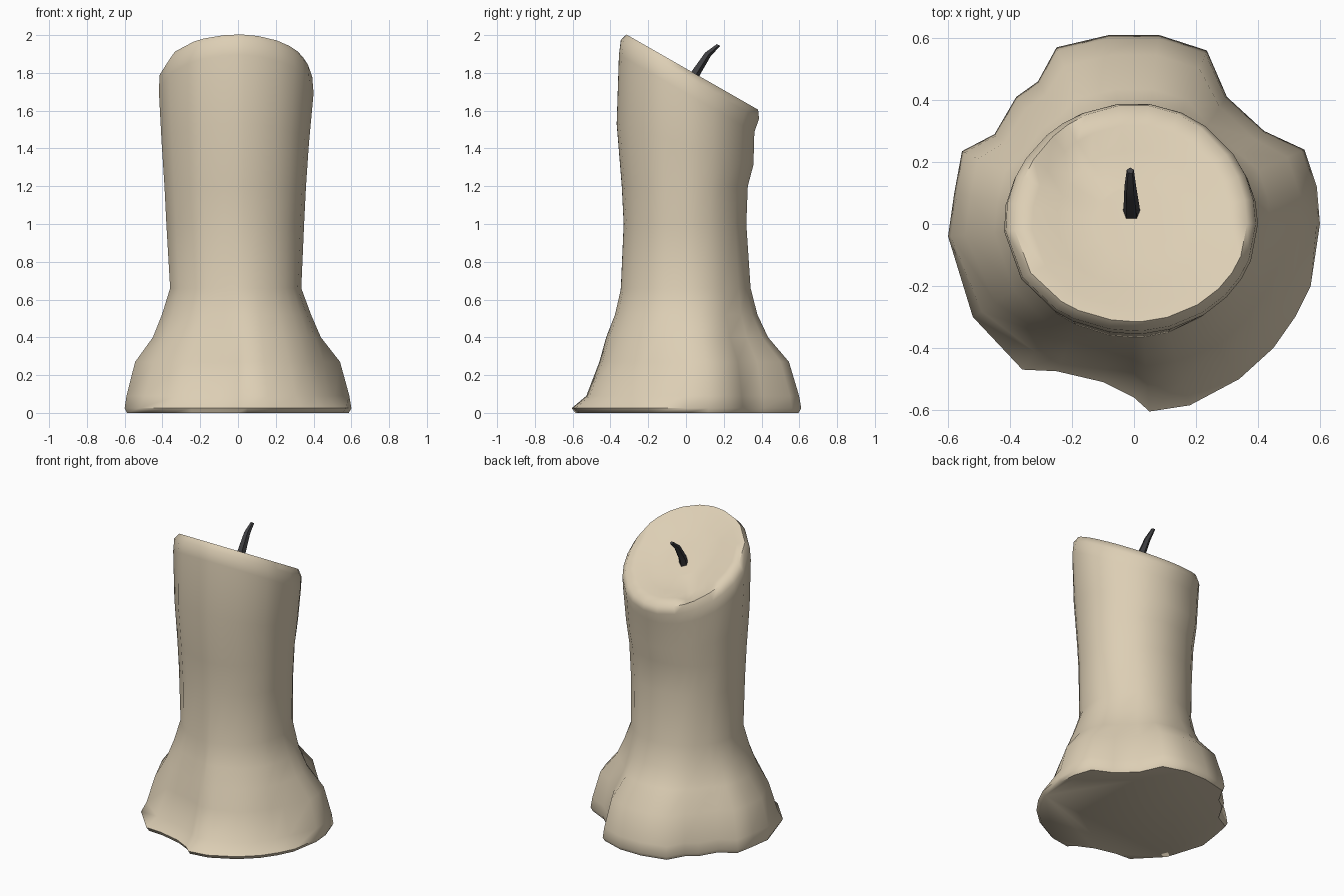
import bpy, bmesh, math
from mathutils import Vector

if "Cube" in bpy.data.objects:
    bpy.data.objects.remove(bpy.data.objects["Cube"])


def material(name, col):
    m = bpy.data.materials.new(name)
    m.diffuse_color = (*col, 1)
    m.use_nodes = True
    m.node_tree.nodes["Principled BSDF"].inputs["Base Color"].default_value = m.diffuse_color
    return m


def make(name, bm, mat, angle):
    bmesh.ops.recalc_face_normals(bm, faces=bm.faces)
    me = bpy.data.meshes.new(name)
    bm.to_mesh(me)
    bm.free()
    ob = bpy.data.objects.new(name, me)
    bpy.context.collection.objects.link(ob)
    me.materials.append(mat)
    bpy.ops.object.select_all(action='DESELECT')
    ob.select_set(True)
    bpy.context.view_layer.objects.active = ob
    bpy.ops.object.shade_smooth_by_angle(angle=math.radians(angle))
    return ob


def bridge(bm, a, b):
    for i in range(len(a)):
        j = (i + 1) % len(a)
        bm.faces.new((a[i], a[j], b[j], b[i]))


# outline of the melted foot, seen from above
FOOT = [(.60, 0), (.59, .12), (.55, .24), (.42, .30), (.30, .41), (.235, .56), (.08, .61),
        (-.08, .61), (-.25, .57), (-.31, .46), (-.38, .41), (-.45, .29), (-.555, .235),
        (-.58, .1), (-.60, -.04), (-.52, -.30), (-.36, -.47), (-.25, -.475), (-.1, -.51),
        (0, -.56), (.05, -.605), (.18, -.585), (.34, -.50), (.45, -.40), (.52, -.30), (.57, -.20)]


def ellipse(a, x0, x1, y0, y1):
    c, s = math.cos(a), math.sin(a)
    return (c * (x1 if c > 0 else -x0), s * (y1 if s > 0 else -y0))


def slant(y):
    return 1.823 - .571 * y


wax = material("wax", (.72, .62, .46))
black = material("burnt_wick", (.05, .05, .055))

# wax body: rings of (z, column bounds, foot blend on lobes, foot blend at the front)
bm = bmesh.new()
column = (-.36, .34, -.33, .33)
body = [(0, column, .95, .93), (.025, column, 1, 1), (.09, column, .96, .72),
        (.27, column, .77, .47), (.40, column, .38, .34), (.52, column, .18, .17),
        (.66, (-.36, .335, -.345, .345), 0, 0), (1.0, (-.38, .35, -.33, .322), 0, 0),
        (1.2, (-.39, .36, -.34, .33), 0, 0), (1.42, (-.405, .375, -.367, .36), 0, 0)]
rings = []
for z, b, lobe, front in body:
    ring = []
    for x, y in FOOT:
        ex, ey = ellipse(math.atan2(y, x), *b)
        f = min(1, max(0, (-y - .2) / .25)) if x < .3 else .8
        if y > -.15:
            f = 0
        t = lobe + (front - lobe) * f
        # rings tilt towards the slanted top
        tilt = -.3 * ey if z > 1.4 else 0
        ring.append(bm.verts.new((ex + (x - ex) * t, ey + (y - ey) * t, z + tilt)))
    rings.append(ring)

# slanted rim and melted dish: (bounds, offset from the slanted plane)
top = [((-.42, .40, -.355, .365), -.13), ((-.415, .393, -.345, .39), -.045),
       ((-.385, .365, -.315, .385), 0), ((-.33, .31, -.27, .32), -.003),
       ((-.25, .23, -.2, .24), -.035), ((-.13, .12, -.1, .13), -.045)]
for k, (b, off) in enumerate(top):
    ring = []
    for x, y in FOOT:
        ex, ey = ellipse(math.atan2(y, x), *b)
        dent = 0
        if k in (3, 4):
            d = math.hypot(ex + .21, ey - .2)
            dent = .06 * max(0, 1 - d / .12)
        ring.append(bm.verts.new((ex, ey, slant(ey) + off - dent)))
    rings.append(ring)
for a, b in zip(rings, rings[1:]):
    bridge(bm, a, b)
bm.faces.new(rings[0])
bm.faces.new(rings[-1])
make("candle_wax", bm, wax, 60)

# wick: tapering bent tube
bm = bmesh.new()
path = [((-.008, .025, 1.72), .03), ((-.008, .05, 1.80), .027),
        ((-.012, .115, 1.90), .02), ((-.012, .172, 1.948), .012)]
rings = []
for p, r in path:
    ring = []
    for i in range(5):
        a = math.tau * i / 5 + .3
        ring.append(bm.verts.new(Vector(p) + Vector(
            (r * math.cos(a), r * .85 * math.sin(a), -r * .45 * math.sin(a)))))
    rings.append(ring)
for a, b in zip(rings, rings[1:]):
    bridge(bm, a, b)
bm.faces.new(rings[0])
bm.faces.new(rings[-1])
make("wick", bm, black, 35)
